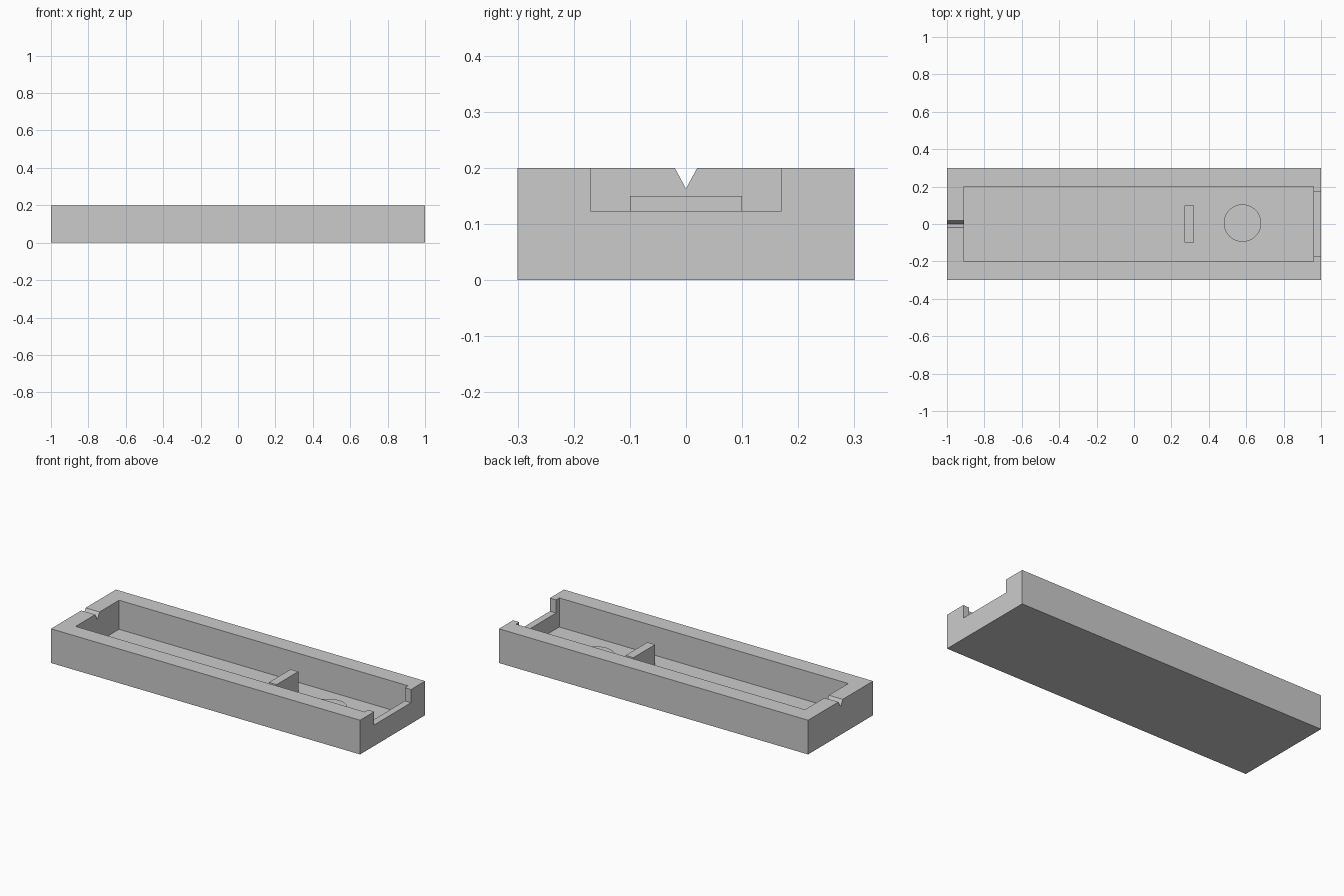
import bpy
import bmesh
from mathutils import Matrix, Vector

cube = bpy.data.objects.get("Cube")
if cube:
    bpy.data.objects.remove(cube, do_unlink=True)

grey = bpy.data.materials.new("light_grey")
grey.use_nodes = True
grey.diffuse_color = (0.6, 0.6, 0.6, 1)
grey.node_tree.nodes["Principled BSDF"].inputs["Base Color"].default_value = (0.6, 0.6, 0.6, 1)


def add_object(name, bm):
    mesh = bpy.data.meshes.new(name)
    bmesh.ops.recalc_face_normals(bm, faces=bm.faces)
    bm.to_mesh(mesh)
    bm.free()
    mesh.materials.append(grey)
    obj = bpy.data.objects.new(name, mesh)
    bpy.context.collection.objects.link(obj)
    return obj


def box(name, low, high):
    low, high = Vector(low), Vector(high)
    bm = bmesh.new()
    bmesh.ops.create_cube(bm, size=1, matrix=Matrix.Translation((low + high) / 2)
                          @ Matrix.Diagonal((*(high - low), 1)))
    return add_object(name, bm)


def cut(target, cutter):
    mod = target.modifiers.new(cutter.name, "BOOLEAN")
    mod.object = cutter
    mod.solver = "EXACT"
    cutter.hide_render = True
    cutter.hide_set(True)
    cutter.display_type = "WIRE"


FLOOR = 0.03

# Tray body
tray = box("tray", (-1, -0.3, 0), (1, 0.3, 0.2))

# Main cavity and the wide opening in the left end wall
cut(tray, box("cavity_cutter", (-0.91, -0.2, FLOOR), (0.96, 0.2, 0.3)))
cut(tray, box("opening_cutter", (0.9, -0.17, 0.123), (1.1, 0.17, 0.3)))

# V groove through the right end wall
bm = bmesh.new()
profile = [(-0.04, 0.237), (0, 0.163), (0.04, 0.237)]
face = bm.faces.new([bm.verts.new((-1.1, y, z)) for y, z in profile])
ext = bmesh.ops.extrude_face_region(bm, geom=[face])
bmesh.ops.translate(bm, vec=(0.25, 0, 0),
                    verts=[v for v in ext["geom"] if isinstance(v, bmesh.types.BMVert)])
cut(tray, add_object("groove_cutter", bm))

# Cross rib standing on the floor
box("cross_rib", (0.27, -0.1, FLOOR - 0.01), (0.32, 0.1, 0.15))

# Low round pad on the floor
bm = bmesh.new()
bmesh.ops.create_cone(bm, cap_ends=True, segments=64, radius1=0.1, radius2=0.1, depth=0.03,
                      matrix=Matrix.Translation((0.58, 0.005, FLOOR + 0.005)))
pad = add_object("round_pad", bm)
bpy.context.view_layer.objects.active = pad
pad.select_set(True)
bpy.ops.object.shade_smooth_by_angle()
